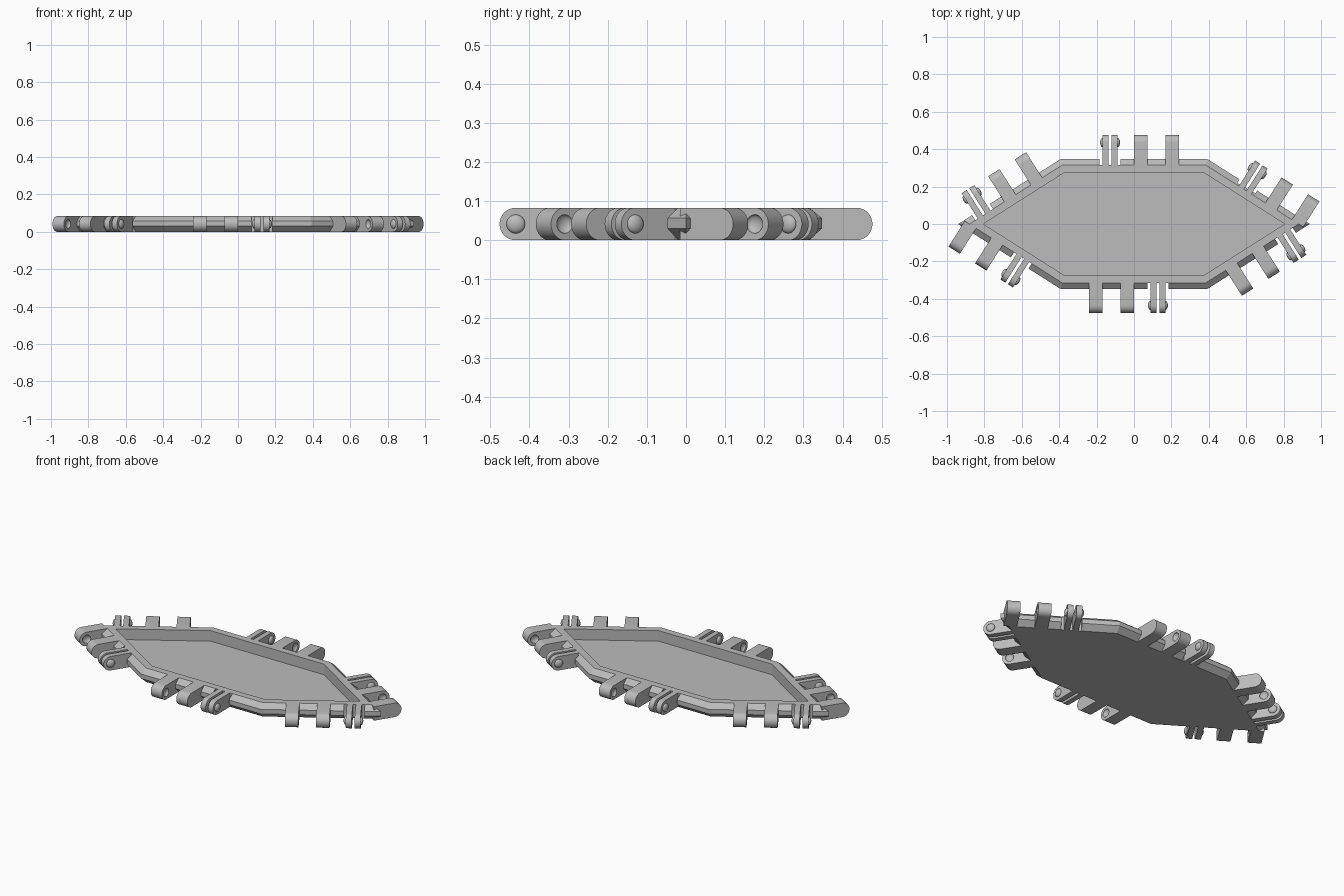
import bpy, bmesh, math
from mathutils import Matrix, Vector

old = bpy.data.objects.get("Cube")
if old:
    bpy.data.objects.remove(old, do_unlink=True)

H = 0.083                  # overall thickness
PITCH = math.radians(32.4) # slope of the long diagonal sides
PIN = 0.088                # pin distance beyond the outer edge
RIM = 0.032                # depth of the bevelled edge

grey = bpy.data.materials.new("plain_grey")
grey.use_nodes = True
colour = (0.5, 0.5, 0.5, 1)
grey.diffuse_color = colour
grey.node_tree.nodes["Principled BSDF"].inputs["Base Color"].default_value = colour


def make(name, bm, frame=Matrix()):
    bmesh.ops.recalc_face_normals(bm, faces=bm.faces)
    mesh = bpy.data.meshes.new(name)
    bm.to_mesh(mesh)
    bm.free()
    mesh.materials.append(grey)
    ob = bpy.data.objects.new(name, mesh)
    ob.matrix_world = frame
    bpy.context.collection.objects.link(ob)
    return ob


def cut(ob, cutter):
    """Subtract the cutter, bake the result and drop the cutter."""
    cutter.hide_render = True
    mod = ob.modifiers.new("cut", "BOOLEAN")
    mod.operation, mod.solver, mod.object = "DIFFERENCE", "EXACT", cutter
    deps = bpy.context.evaluated_depsgraph_get()
    mesh = bpy.data.meshes.new_from_object(ob.evaluated_get(deps))
    ob.modifiers.clear()
    ob.data = mesh
    bpy.data.objects.remove(cutter, do_unlink=True)


def smooth(ob):
    bpy.ops.object.select_all(action="DESELECT")
    ob.select_set(True)
    bpy.context.view_layer.objects.active = ob
    bpy.ops.object.shade_smooth_by_angle(angle=math.radians(30))


def button(x, frame, name):
    """Flattened ball on the pin axis."""
    bm = bmesh.new()
    shape = Matrix.Translation((x, PIN, H / 2)) @ Matrix.Diagonal((0.55, 1, 1, 1)) \
        @ Matrix.Rotation(math.pi / 2, 4, "Y")
    bmesh.ops.create_uvsphere(bm, u_segments=24, v_segments=12, radius=0.024, matrix=shape)
    return make(name, bm, frame)


def bar(x0, x1, frame, name):
    """Hinge arm with a rounded outer end."""
    r = H / 2
    outline = [(-RIM, 0)]
    for i in range(17):
        a = math.pi * (i / 16 - 0.5)
        outline.append((PIN + r * math.cos(a), r + r * math.sin(a)))
    outline.append((-RIM, H))
    bm = bmesh.new()
    face = bm.faces.new([bm.verts.new((x0, y, z)) for y, z in outline])
    ext = bmesh.ops.extrude_face_region(bm, geom=[face])["geom"]
    bmesh.ops.translate(bm, vec=(x1 - x0, 0, 0),
                        verts=[v for v in ext if isinstance(v, bmesh.types.BMVert)])
    return make(name, bm, frame)


# Tray: stretched hexagon rings from the underside round to the recessed floor
def ring(d):
    y = 0.275 + d
    x = 0.372 + d * math.tan(PITCH / 2)
    tip = x + y / math.tan(PITCH)
    return [(tip, 0), (x, y), (-x, y), (-tip, 0), (-x, -y), (x, -y)]


bm = bmesh.new()
profile = [(0.04, 0), (0.072, 0.03), (0.072, 0.057), (0.04, H), (0, H), (0, 0.02)]
rings = [[bm.verts.new((x, y, z)) for x, y in ring(d)] for d, z in profile]
for a, b in zip(rings, rings[1:]):
    for i in range(6):
        j = (i + 1) % 6
        bm.faces.new((a[i], a[j], b[j], b[i]))
bm.faces.new(rings[0])
bm.faces.new(rings[-1])
tray = make("hexagonal_tray", bm)

# One hinge set on every side; local x runs along the edge, local y outward
corners = [Vector((x, y, 0)) for x, y in ring(0.072)]
shifts = [0.063, 0, -0.052]
for side in range(6):
    a, b = corners[side], corners[(side + 1) % 6]
    along = (a - b).normalized()
    origin = (a + b) / 2 + along * shifts[side % 3]
    turn = math.atan2(along.y, along.x)
    frame = Matrix.Translation(origin) @ Matrix.Rotation(turn, 4, "Z")
    tag = f"_{side + 1}"

    # Clearance notch behind the clip pair
    bm = bmesh.new()
    box = Matrix.Translation((-0.128, 0.02, H / 2)) @ Matrix.Diagonal((0.112, 0.104, 0.2, 1))
    bmesh.ops.create_cube(bm, size=1, matrix=box)
    cut(tray, make("notch_cutter", bm, frame))

    # Thin clip arms with raised buttons on their outer faces
    smooth(bar(-0.168, -0.136, frame, "clip_arm_outer" + tag))
    smooth(bar(-0.120, -0.088, frame, "clip_arm_inner" + tag))
    smooth(button(-0.168, frame, "clip_button_outer" + tag))
    smooth(button(-0.088, frame, "clip_button_inner" + tag))

    # Wide socket arms with dimples on the faces that look at each other
    for x0, x1, dimple, word in ((0, 0.072, 0.072, "near"), (0.168, 0.24, 0.168, "far")):
        arm = bar(x0, x1, frame, f"socket_arm_{word}{tag}")
        cut(arm, button(dimple, frame, "dimple_cutter"))
        smooth(arm)
